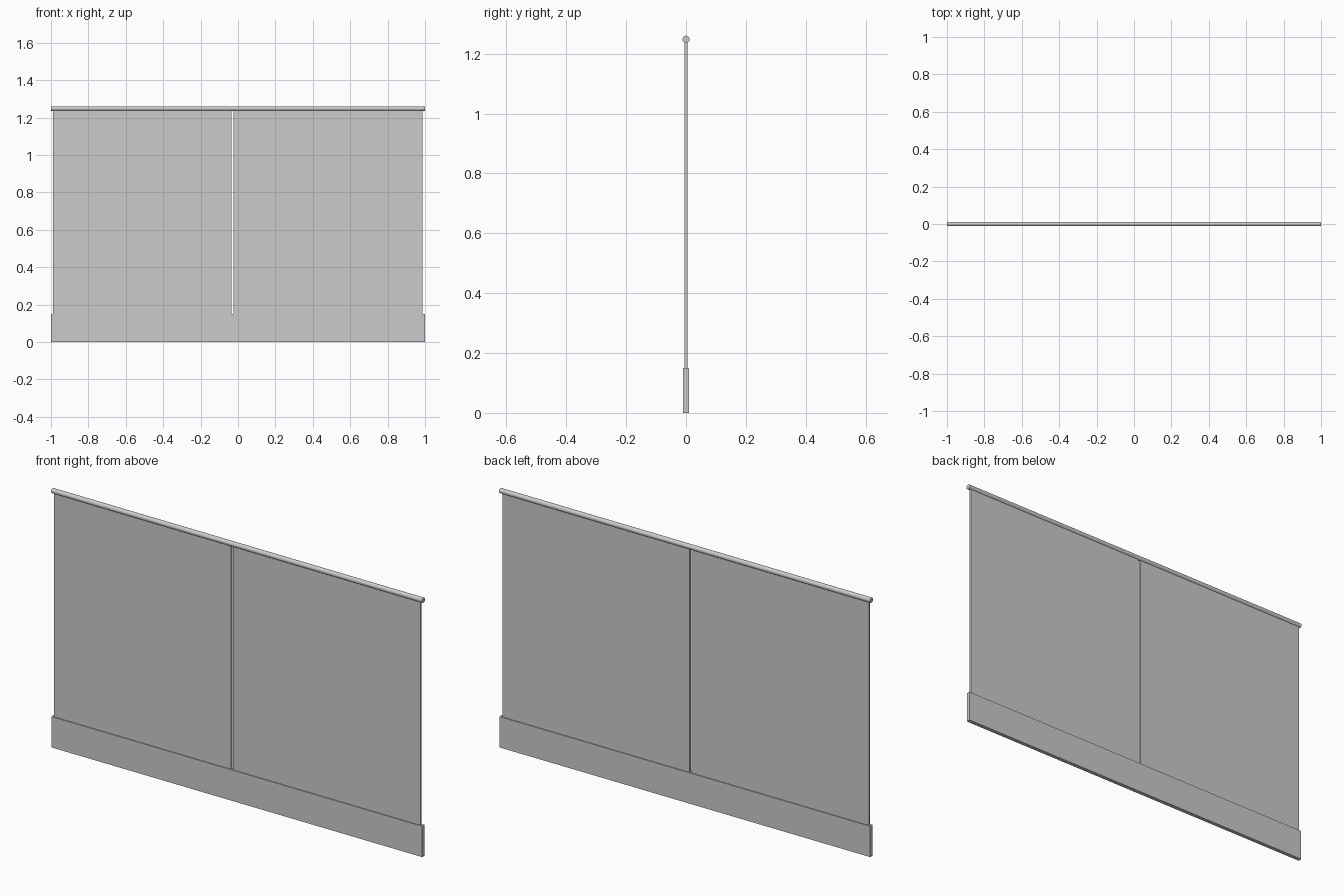
import bpy
from math import pi

if "Cube" in bpy.data.objects:
    bpy.data.objects.remove(bpy.data.objects["Cube"])


def box(name, x0, x1, thick, z0, z1):
    bpy.ops.mesh.primitive_cube_add(size=1, location=((x0 + x1) / 2, 0, (z0 + z1) / 2))
    ob = bpy.context.object
    ob.name = name
    ob.scale = (x1 - x0, thick, z1 - z0)
    bpy.ops.object.transform_apply(location=False, rotation=False, scale=True)
    return ob


# Base channel that clamps the glass
box("base_channel", -1.0, 1.0, 0.019, 0.0, 0.15)

# Two glass panels with a narrow gap between them
for name, x0, x1 in (("glass_panel_left", -0.99, -0.034),
                     ("glass_panel_right", -0.023, 0.987)):
    box(name, x0, x1, 0.009, 0.145, 1.243)

# Round handrail along the top
bpy.ops.mesh.primitive_cylinder_add(vertices=24, radius=0.012, depth=2.0,
                                    location=(0, 0, 1.248), rotation=(0, pi / 2, 0))
rail = bpy.context.object
rail.name = "top_handrail"
bpy.ops.object.shade_smooth_by_angle()
